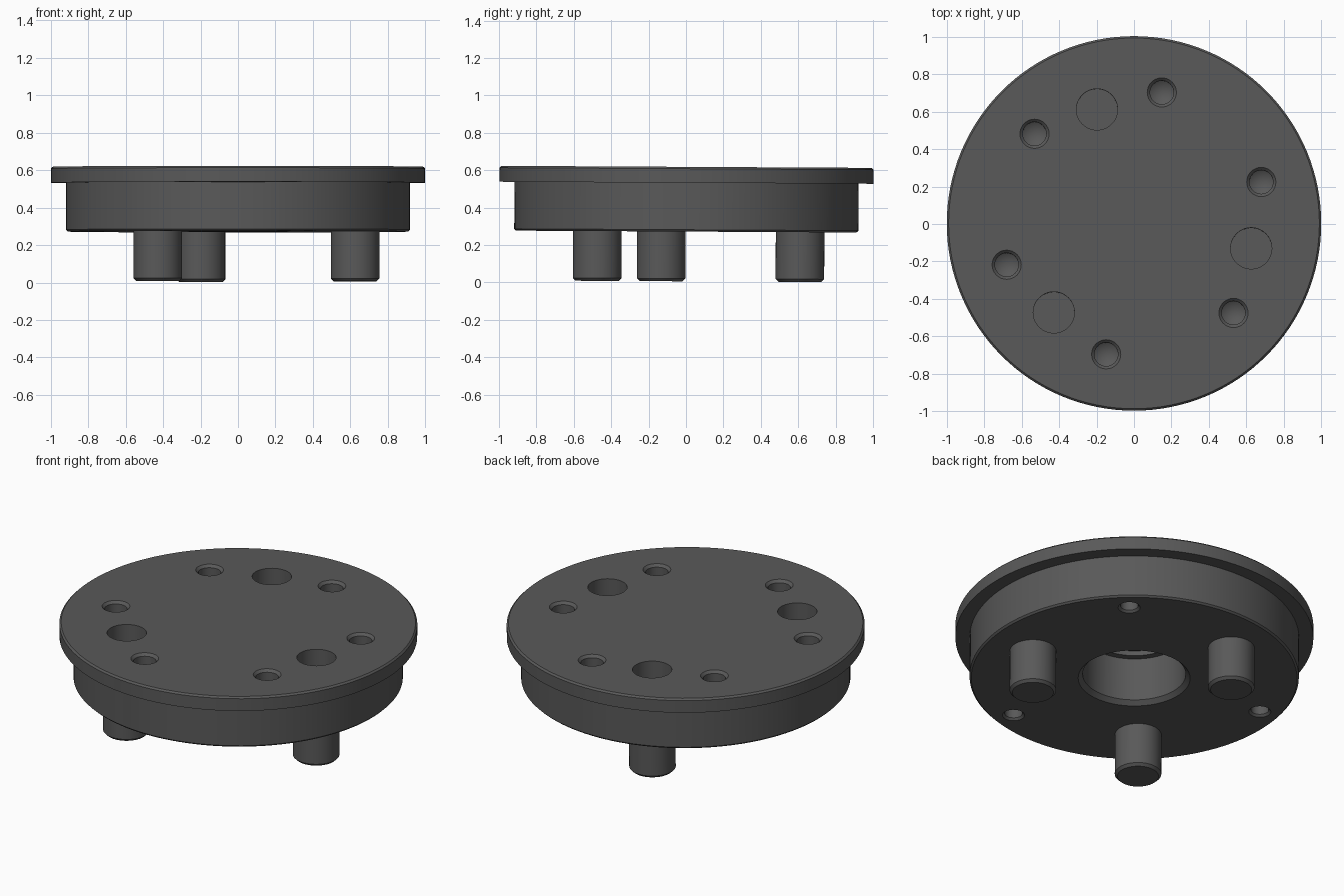
import bpy, bmesh, math
from mathutils import Matrix

if "Cube" in bpy.data.objects:
    bpy.data.objects.remove(bpy.data.objects["Cube"])

TILT = Matrix.Rotation(-0.0055, 4, 'X')   # the whole part leans very slightly
TOP, LIP, BASE, FOOT = 0.618, 0.533, 0.272, 0.006

grey = bpy.data.materials.new("dark_grey")
grey.diffuse_color = (0.1, 0.1, 0.1, 1)
grey.use_nodes = True
grey.node_tree.nodes["Principled BSDF"].inputs["Base Color"].default_value = grey.diffuse_color


def lathe(name, profile, angle=0, dist=0, seg=64):
    """Turn an (r, z) profile, bottom to top, around z at a polar position."""
    bm = bmesh.new()
    cx, cy = dist * math.cos(math.radians(angle)), dist * math.sin(math.radians(angle))
    rings = []
    for r, z in profile:
        if r == 0:
            rings.append([bm.verts.new((cx, cy, z))])
        else:
            rings.append([bm.verts.new((cx + r * math.cos(2 * math.pi * i / seg),
                                        cy + r * math.sin(2 * math.pi * i / seg), z))
                          for i in range(seg)])
    for a, b in zip(rings, rings[1:]):
        for i in range(seg):
            j = (i + 1) % seg
            if len(a) == 1:
                bm.faces.new((a[0], b[j], b[i]))
            elif len(b) == 1:
                bm.faces.new((a[i], a[j], b[0]))
            else:
                bm.faces.new((a[i], a[j], b[j], b[i]))
    me = bpy.data.meshes.new(name)
    bm.to_mesh(me)
    bm.free()
    me.materials.append(grey)
    ob = bpy.data.objects.new(name, me)
    bpy.context.collection.objects.link(ob)
    return ob


# Stepped round body with a wider flange on top
c = 0.01
body = lathe("flanged_body", [(0, BASE), (0.92 - c, BASE), (0.92, BASE + c), (0.92, LIP),
                              (1, LIP), (1, TOP - c), (1 - c, TOP), (0, TOP)], seg=128)

# Centre bore from below, with chamfer and a small step
cutters = [lathe("bore_cutter", [(0, BASE - 0.02), (0.333, BASE - 0.02), (0.288, BASE + 0.025),
                                 (0.288, 0.56), (0.25, 0.56), (0.25, 0.59), (0, 0.59)])]
for k in range(3):
    a = 108 + 120 * k
    # Flat-bottomed pin socket
    cutters.append(lathe("socket_cutter", [(0, 0.29), (0.11, 0.29), (0.11, TOP + 0.02),
                                           (0, TOP + 0.02)], a, 0.64))
    # Drilled screw holes either side of each socket
    for side in (-30, 30):
        cutters.append(lathe("screw_cutter", [(0, 0.36), (0.063, 0.40), (0.063, TOP - 0.015),
                                              (0.098, TOP + 0.02), (0, TOP + 0.02)],
                             a + side, 0.715, 32))
    # Screw holes in the underside
    cutters.append(lathe("under_cutter", [(0, BASE - 0.02), (0.082, BASE - 0.02),
                                          (0.05, BASE + 0.012), (0.05, 0.44), (0, 0.47)],
                         a + 60, 0.795, 32))

for cut in cutters:
    cut.hide_render = True
    m = body.modifiers.new("cut", 'BOOLEAN')
    m.operation, m.solver, m.object = 'DIFFERENCE', 'EXACT', cut
bpy.context.view_layer.objects.active = body
for m in list(body.modifiers):
    bpy.ops.object.modifier_apply(modifier=m.name)
for cut in cutters:
    bpy.data.objects.remove(cut)

# Three locating pegs below
parts = [body]
for k in range(3):
    parts.append(lathe(f"peg_{k + 1}", [(0, FOOT), (0.115, FOOT), (0.13, FOOT + 0.015),
                                        (0.13, BASE)], 108 + 120 * k, 0.64))

# Smooth the round walls and apply the lean
for ob in parts:
    ob.data.transform(TILT)
    bpy.ops.object.select_all(action='DESELECT')
    ob.select_set(True)
    bpy.context.view_layer.objects.active = ob
    bpy.ops.object.shade_smooth_by_angle(angle=math.radians(30))
